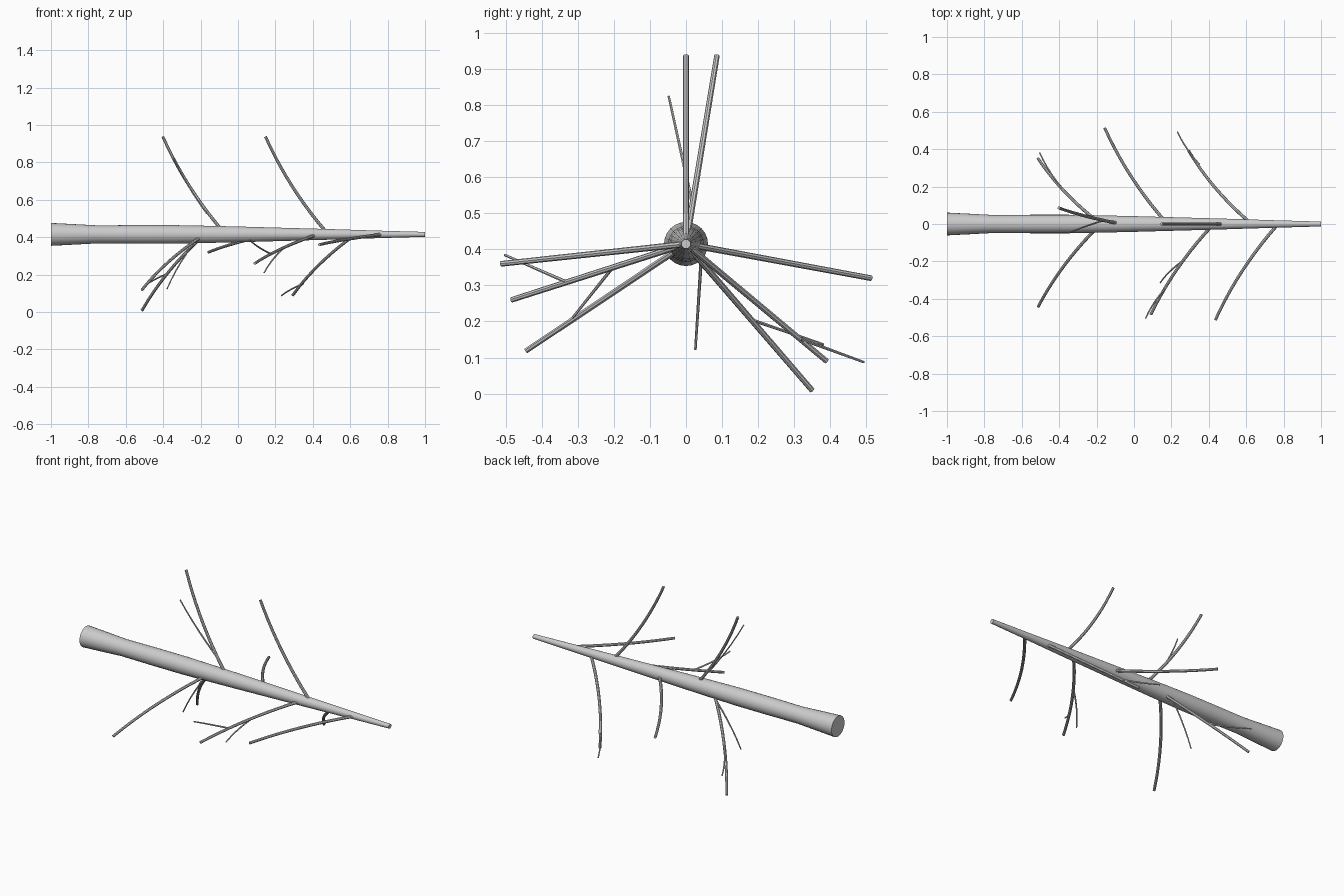
import bpy, bmesh, math
from mathutils import Vector

if "Cube" in bpy.data.objects:
    bpy.data.objects.remove(bpy.data.objects["Cube"])

AXIS_Z = 0.415


def tube(name, pts, radii, sides):
    """Closed round tube through points with a radius at each point."""
    bm = bmesh.new()
    rings = []
    for i, p in enumerate(pts):
        d = (pts[min(i + 1, len(pts) - 1)] - pts[max(i - 1, 0)]).normalized()
        ref = Vector((0, 0, 1)) if abs(d.z) < 0.95 else Vector((0, 1, 0))
        if i == 0:
            u = d.cross(ref).normalized()
        u = (u - d * u.dot(d)).normalized()
        v = d.cross(u)
        ring = []
        for k in range(sides):
            a = 2 * math.pi * k / sides
            ring.append(bm.verts.new(p + (u * math.cos(a) + v * math.sin(a)) * radii[i]))
        rings.append(ring)
    for a, b in zip(rings, rings[1:]):
        for k in range(sides):
            n = (k + 1) % sides
            bm.faces.new((a[k], a[n], b[n], b[k]))
    bm.faces.new(rings[0][::-1])
    bm.faces.new(rings[-1])
    bmesh.ops.recalc_face_normals(bm, faces=bm.faces)
    me = bpy.data.meshes.new(name)
    bm.to_mesh(me)
    bm.free()
    ob = bpy.data.objects.new(name, me)
    bpy.context.collection.objects.link(ob)
    bpy.ops.object.select_all(action='DESELECT')
    ob.select_set(True)
    bpy.context.view_layer.objects.active = ob
    bpy.ops.object.shade_smooth_by_angle(angle=math.radians(40))
    return ob


def bowed(start, end, bow, n):
    """Quadratic curve from start to end, bowed toward -x."""
    mid = (start + end) / 2 + bow
    return [start.lerp(mid, t).lerp(mid.lerp(end, t), t) for t in (i / n for i in range(n + 1))]


def taper(r0, r1, n):
    return [r0 + (r1 - r0) * i / n for i in range(n + 1)]


# Trunk: flared butt on the left, tapering to the right
profile = [(-1, .061), (-.9, .056), (-.75, .048), (-.55, .0495), (-.35, .0495), (-.15, .0455),
           (0, .042), (.25, .035), (.5, .028), (.75, .020), (1, .013)]
tube("trunk", [Vector((x, 0, AXIS_Z)) for x, r in profile], [r for x, r in profile], 24)

# Main branches: tip positions; each leaves the trunk 0.31 further along x
tips = [(.147, 0, .938), (-.402, .086, .938), (-.157, .514, .32), (.293, .39, .09),
        (-.513, .35, .009), (-.513, -.443, .119), (.09, -.484, .26), (.435, -.513, .36)]
for i, tip in enumerate(tips):
    tip = Vector(tip)
    radial = Vector((0, tip.y, tip.z - AXIS_Z)).normalized()
    base = Vector((tip.x + .325, 0, AXIS_Z)) + radial * .012
    tube(f"branch_{i + 1}", bowed(base, tip, Vector((-.04, 0, 0)) - radial * .02, 10),
         taper(.009, .0078, 10), 8)

# Twigs growing from the branches: base, tip
twigs = [((-.165, .018, .525), (-.347, -.048, .825)),
         ((.175, -.335, .311), (.062, -.504, .385)),
         ((.25, -.205, .348), (.14, -.315, .21)),
         ((-.235, .042, .37), (-.38, .026, .122)),
         ((.35, .317, .152), (.232, .494, .087)),
         ((-.375, .178, .206), (-.505, .382, .136))]
for i, (a, b) in enumerate(twigs):
    a, b = Vector(a), Vector(b)
    tube(f"twig_{i + 1}", bowed(a, b, Vector((-.02, 0, 0)), 5), taper(.0048, .0035, 5), 6)
